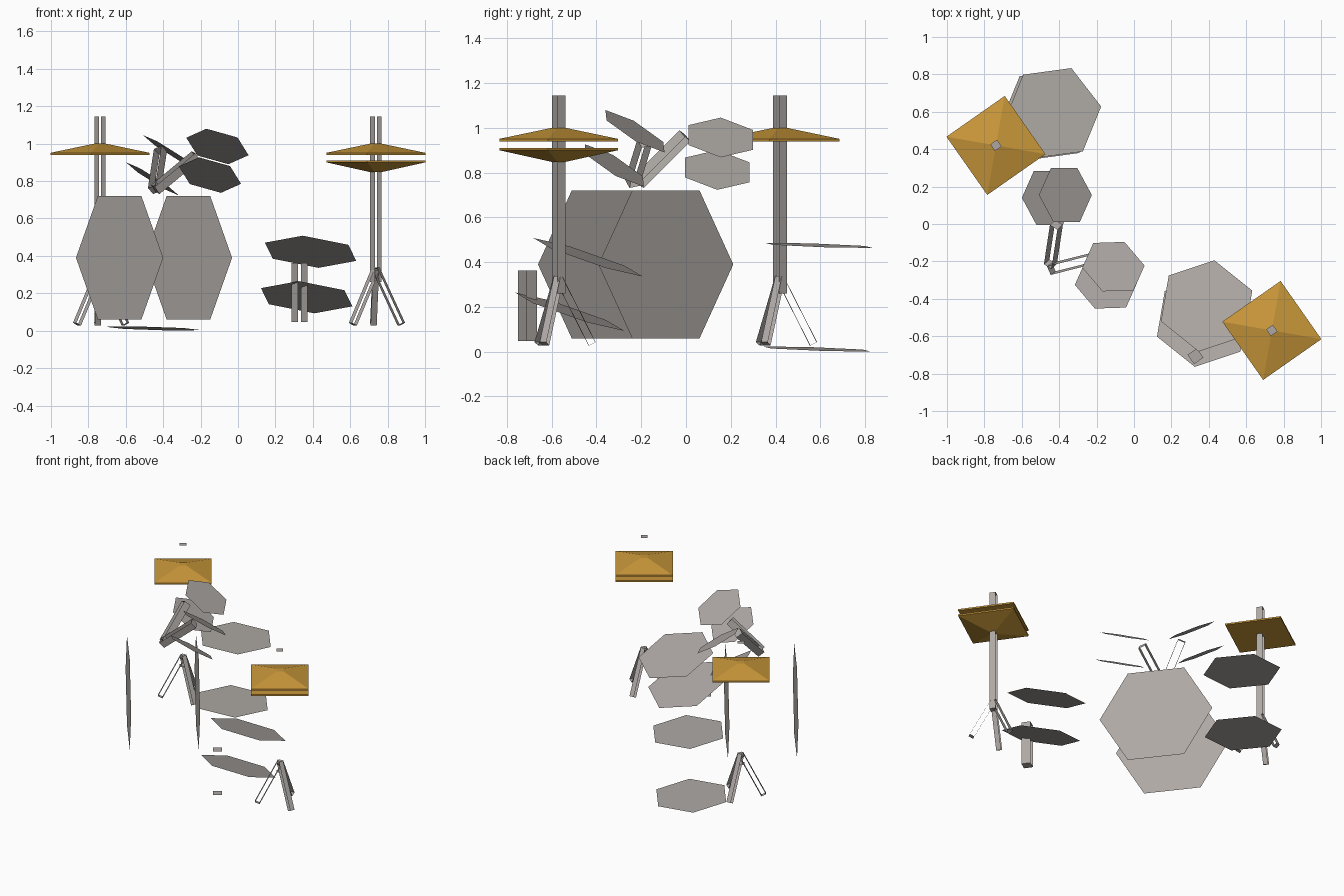
import bpy, bmesh, math
from mathutils import Vector, Matrix

if "Cube" in bpy.data.objects:
    bpy.data.objects.remove(bpy.data.objects["Cube"], do_unlink=True)


def material(name, rgb):
    m = bpy.data.materials.new(name)
    m.use_nodes = True
    m.diffuse_color = (*rgb, 1)
    m.node_tree.nodes["Principled BSDF"].inputs["Base Color"].default_value = (*rgb, 1)
    return m


GREY = material("warm grey", (0.42, 0.39, 0.37))
GOLD = material("brass gold", (0.58, 0.31, 0.042))

# The whole kit is turned in plan: DEPTH and SIDE are its own axes
TURN = math.radians(35)
DEPTH = Vector((math.cos(TURN), math.sin(TURN), 0))
SIDE = Vector((math.sin(TURN), -math.cos(TURN), 0))
UP = Vector((0, 0, 1))


def finish(name, bm, mat):
    mesh = bpy.data.meshes.new(name)
    bm.to_mesh(mesh)
    bm.free()
    mesh.materials.append(mat)
    obj = bpy.data.objects.new(name, mesh)
    bpy.context.collection.objects.link(obj)
    return obj


def head(name, centre, normal, corner, radius):
    """Flat hexagonal drum head with one corner pointing along 'corner'."""
    n = Vector(normal).normalized()
    y = Vector(corner)
    y = (y - n * y.dot(n)).normalized()
    rot = Matrix((y.cross(n), y, n)).transposed().to_4x4()
    bm = bmesh.new()
    bmesh.ops.create_circle(bm, cap_ends=True, segments=6, radius=radius,
                            matrix=Matrix.Translation(centre) @ rot)
    finish(name, bm, GREY)


def tube(name, start, end, facing, size):
    """Square strut made of two parallel plates and end caps, open on two sides."""
    start, end = Vector(start), Vector(end)
    d = (end - start).normalized()
    m = Vector(facing)
    m = (m - d * m.dot(d)).normalized() * size / 2
    w = d.cross(m)
    bm = bmesh.new()
    rings = [[bm.verts.new(p + a * m + b * w)
              for a, b in ((1, 1), (1, -1), (-1, -1), (-1, 1))]
             for p in (start, end)]
    lo, hi = rings
    bm.faces.new((lo[0], lo[1], hi[1], hi[0]))
    bm.faces.new((lo[2], lo[3], hi[3], hi[2]))
    bm.faces.new(lo[::-1])
    bm.faces.new(hi)
    bmesh.ops.recalc_face_normals(bm, faces=[f for f in bm.faces])
    finish(name, bm, GREY)


def cymbal(name, x, y, profile):
    """Square cymbal from (half width, height) rings, top to bottom."""
    bm = bmesh.new()
    rings = [[bm.verts.new(Vector((x, y, z)) + (DEPTH * a + SIDE * b) * h)
              for a, b in ((1, 1), (1, -1), (-1, -1), (-1, 1))]
             for h, z in profile]
    for r, s in zip(rings, rings[1:]):
        for i in range(4):
            j = (i + 1) % 4
            bm.faces.new((r[i], r[j], s[j], s[i]))
    bm.faces.new(rings[0])
    bm.faces.new(rings[-1])
    bmesh.ops.recalc_face_normals(bm, faces=bm.faces[:])
    finish(name, bm, GOLD)


def stand(name, x, y):
    """Cymbal pole on three splayed legs."""
    base = Vector((x, y, 0))
    tube(name + "_pole", base + UP * 0.26, base + UP * 1.145, DEPTH, 0.0435)
    for i, angle in enumerate((60, 180, 300)):
        a = math.radians(angle)
        out = DEPTH * math.cos(a) + SIDE * math.sin(a)
        tube(f"{name}_leg_{i + 1}", base + UP * 0.33,
             base + out * 0.15 + UP * 0.035, out, 0.033)


# Bass drum heads
bass_corner = Vector((0.612, -0.79, 0))
bass_normal = Vector((0.79, 0.612, 0))
head("bass_drum_front_head", (-0.633, -0.36, 0.39), -bass_normal, bass_corner, 0.381)
head("bass_drum_back_head", (-0.265, -0.09, 0.39), bass_normal, bass_corner, 0.381)

# Rack toms and floor toms: bottom centre, top centre, corner direction, radius
drums = {
    "left_rack_tom": ((-0.15, -0.32, 0.832), (-0.11, -0.228, 0.985), (0.168, 0.005, -0.048), 0.173),
    "right_rack_tom": ((-0.458, 0.14, 0.812), (-0.367, 0.155, 0.957), (0.142, 0, -0.088), 0.167),
    "left_floor_tom": ((0.367, -0.52, 0.179), (0.388, -0.438, 0.422), (0.246, 0.083, -0.047), 0.262),
    "right_floor_tom": ((-0.452, 0.585, 0.012), (-0.433, 0.593, 0.475), (0.257, 0.035, -0.01), 0.26),
}
for name, (low, high, corner, radius) in drums.items():
    axis = Vector(high) - Vector(low)
    if name == "right_floor_tom":
        axis = Vector((0.03, 0.035, 1))
    head(name + "_bottom_head", low, axis, corner, radius)
    head(name + "_top_head", high, axis, corner, radius)

# Arms holding the rack toms above the bass drum
tube("right_tom_arm", (-0.447, -0.215, 0.755), (-0.415, -0.005, 0.965), (0.8, -0.49, 0.35), 0.05)
tube("left_tom_arm", (-0.442, -0.24, 0.755), (-0.225, -0.185, 0.935), (-0.187, 0.92, 0.35), 0.05)

# Short post beside the left floor tom
tube("floor_tom_post", (0.329, -0.707, 0.047), (0.329, -0.707, 0.363), DEPTH, 0.061)

# Cymbal stands and cymbals
stand("crash_stand", -0.738, 0.42)
stand("hi_hat_stand", 0.737, -0.569)
upper = [(0.022, 1.0), (0.19, 0.951), (0.19, 0.94)]
lower = [(0.19, 0.911), (0.19, 0.9), (0.022, 0.848)]
cymbal("crash_cymbal", -0.738, 0.42, upper)
cymbal("hi_hat_top_cymbal", 0.737, -0.569, upper)
cymbal("hi_hat_bottom_cymbal", 0.737, -0.569, lower)
